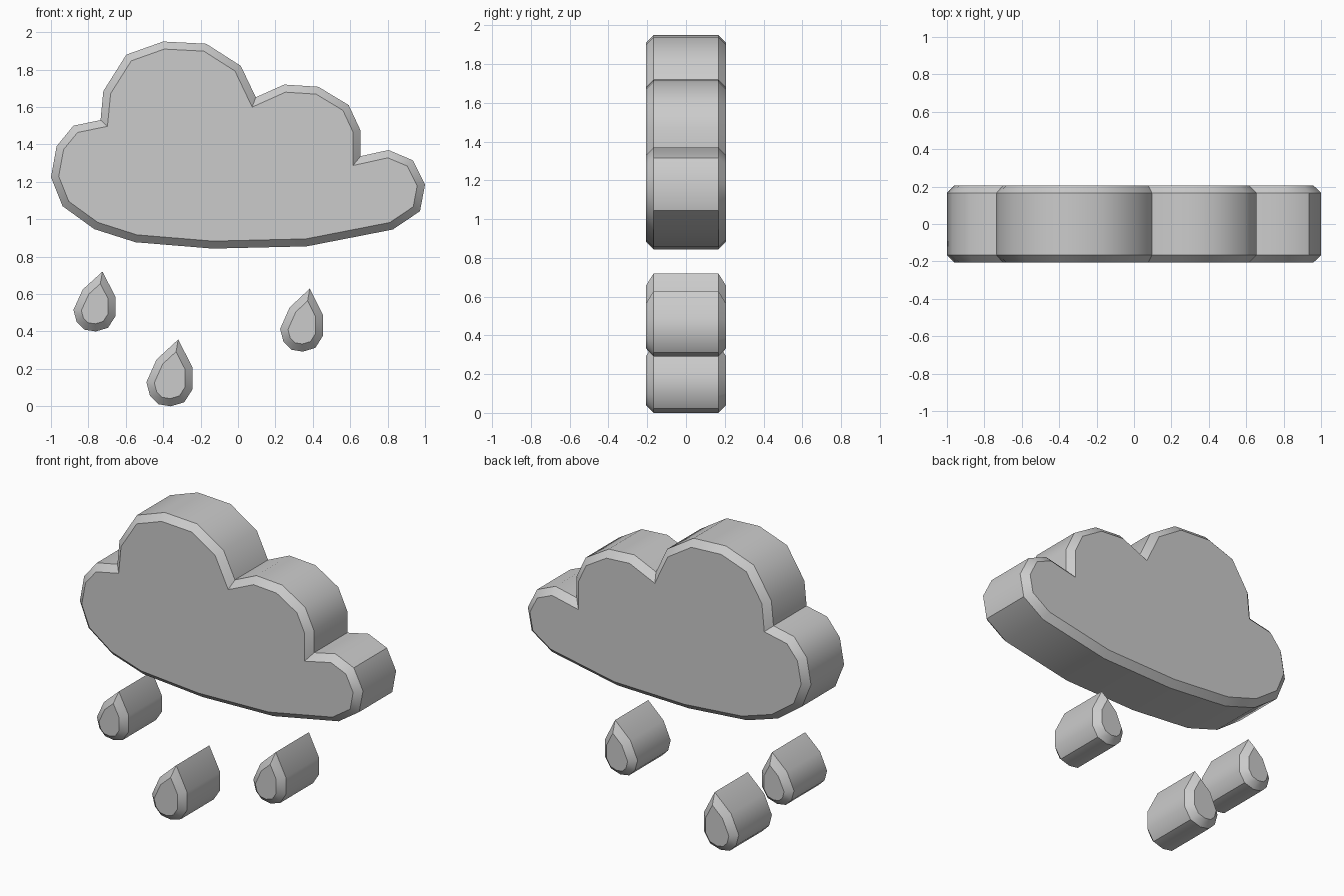
import bpy, bmesh, math
from mathutils import Vector

if "Cube" in bpy.data.objects:
    bpy.data.objects.remove(bpy.data.objects["Cube"])

HALF_DEPTH, CHAMFER = 0.207, 0.04


def inset(points, d):
    """Even mitred inset of a clockwise outline."""
    result = []
    n = len(points)
    for i in range(n):
        p = Vector(points[i])
        a = (p - Vector(points[i - 1])).normalized()
        b = (Vector(points[(i + 1) % n]) - p).normalized()
        na, nb = Vector((a.y, -a.x)), Vector((b.y, -b.x))
        result.append(p + (na + nb) * d / (1 + na.dot(nb)))
    return result


def chamfered_slab(name, outline):
    """Extrude an x-z outline along y with chamfered front and back rims."""
    inner = inset(outline, CHAMFER)
    bm = bmesh.new()
    rings = []
    for pts, y in ((inner, -HALF_DEPTH), (outline, -HALF_DEPTH + CHAMFER),
                   (outline, HALF_DEPTH - CHAMFER), (inner, HALF_DEPTH)):
        rings.append([bm.verts.new((p[0], y, p[1])) for p in pts])
    n = len(outline)
    for r, s in zip(rings, rings[1:]):
        for i in range(n):
            j = (i + 1) % n
            bm.faces.new((r[i], r[j], s[j], s[i]))
    bm.faces.new(rings[0])
    bm.faces.new(rings[-1][::-1])
    bmesh.ops.recalc_face_normals(bm, faces=bm.faces[:])
    mesh = bpy.data.meshes.new(name)
    bm.to_mesh(mesh)
    bm.free()
    obj = bpy.data.objects.new(name, mesh)
    bpy.context.collection.objects.link(obj)
    bpy.ops.object.select_all(action='DESELECT')
    obj.select_set(True)
    bpy.context.view_layer.objects.active = obj
    bpy.ops.object.shade_smooth_by_angle(angle=math.radians(40))
    return obj


# Cloud: four puffs over a shallow curved underside
chamfered_slab("cloud", [
    (-1.0, 1.225), (-0.97, 1.39), (-0.88, 1.50), (-0.735, 1.53),
    (-0.72, 1.685), (-0.597, 1.88), (-0.40, 1.95), (-0.17, 1.938),
    (0.015, 1.82), (0.095, 1.652), (0.247, 1.72), (0.43, 1.708),
    (0.592, 1.61), (0.655, 1.475), (0.655, 1.337), (0.805, 1.37),
    (0.935, 1.315), (1.0, 1.185), (0.973, 1.043), (0.828, 0.945),
    (0.367, 0.855), (-0.135, 0.843), (-0.548, 0.877), (-0.768, 0.947),
    (-0.938, 1.07)])

# Raindrops: one unit-square profile, placed by lower left corner and size
DROP = [(0.69, 1.0), (1.0, 0.58), (1.0, 0.255), (0.82, 0.06), (0.53, 0.0),
        (0.26, 0.03), (0.08, 0.155), (0.0, 0.36), (0.22, 0.70)]
for side, x, z, w, h in (("left", -0.88, 0.40, 0.225, 0.32),
                         ("middle", -0.49, 0.0, 0.247, 0.357),
                         ("right", 0.225, 0.292, 0.23, 0.337)):
    chamfered_slab("raindrop_" + side, [(x + u * w, z + v * h) for u, v in DROP])
